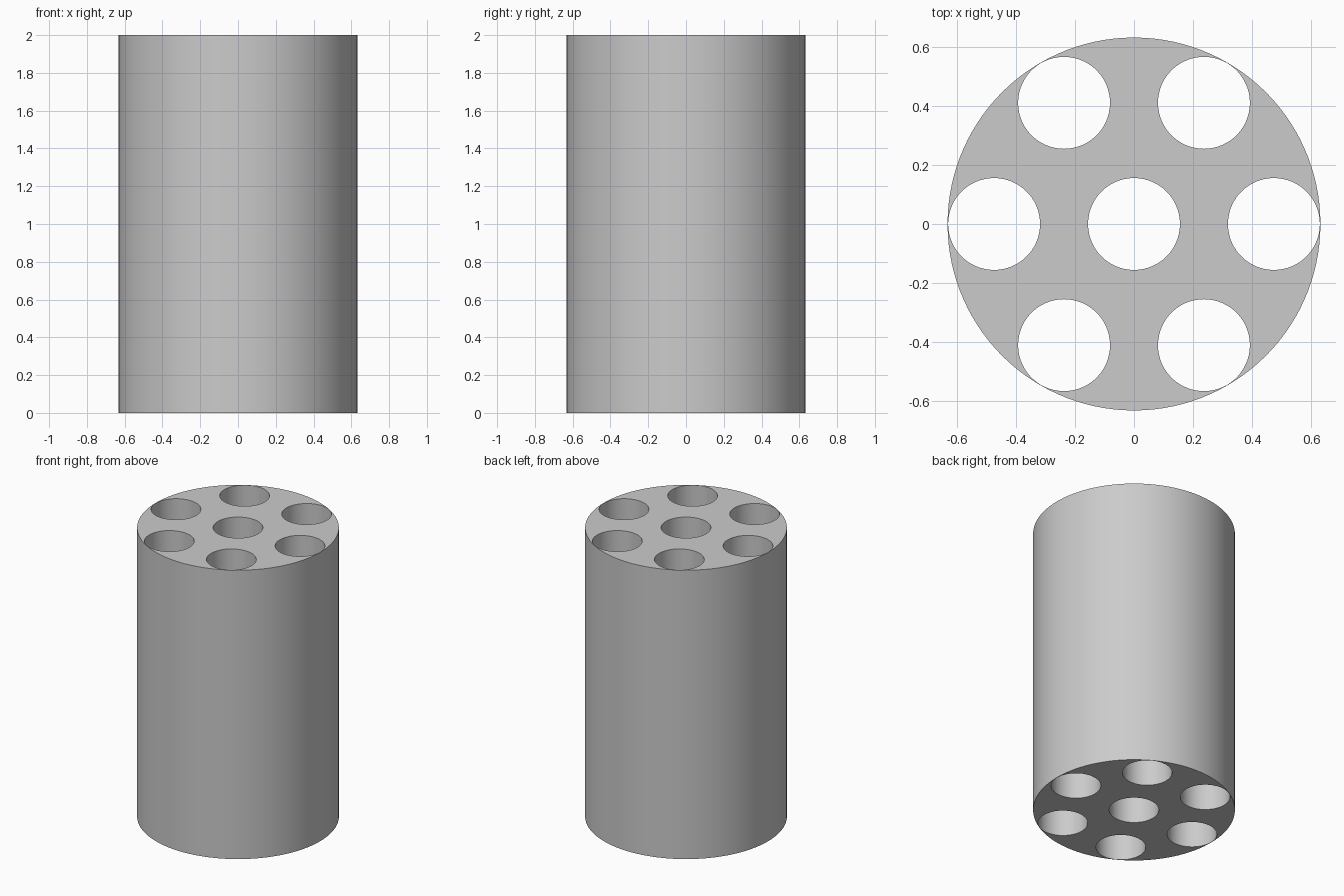
import bpy
from math import cos, sin, radians

cube = bpy.data.objects.get("Cube")
if cube:
    bpy.data.objects.remove(cube, do_unlink=True)

HEIGHT = 2.0
BODY_RADIUS = 0.633
HOLE_RADIUS = 0.156
RING_RADIUS = 0.475

grey = bpy.data.materials.new("light grey")
grey.use_nodes = True
colour = (0.6, 0.6, 0.6, 1)
grey.diffuse_color = colour
grey.node_tree.nodes["Principled BSDF"].inputs["Base Color"].default_value = colour


def cylinder(name, radius, height, x=0, y=0, sides=120):
    bpy.ops.mesh.primitive_cylinder_add(vertices=sides, radius=radius, depth=height,
                                        location=(x, y, HEIGHT / 2))
    obj = bpy.context.object
    obj.name = name
    obj.data.materials.append(grey)
    return obj


# Solid round body
body = cylinder("drilled_cylinder", BODY_RADIUS, HEIGHT)

# Through holes: one in the middle, six in a ring
centres = [(0, 0)] + [(RING_RADIUS * cos(radians(a)), RING_RADIUS * sin(radians(a)))
                      for a in range(0, 360, 60)]
for i, (x, y) in enumerate(centres):
    cutter = cylinder(f"hole_cutter_{i}", HOLE_RADIUS, HEIGHT + 0.2, x, y, 60)
    cut = body.modifiers.new(f"hole_{i}", 'BOOLEAN')
    cut.operation = 'DIFFERENCE'
    cut.solver = 'EXACT'
    cut.object = cutter
    cutter.hide_render = True

# Apply the cuts and drop the cutters
bpy.ops.object.select_all(action='DESELECT')
body.select_set(True)
bpy.context.view_layer.objects.active = body
for cut in list(body.modifiers):
    cutter = cut.object
    bpy.ops.object.modifier_apply(modifier=cut.name)
    bpy.data.objects.remove(cutter, do_unlink=True)

# Smooth walls with crisp rims
bpy.ops.object.shade_smooth_by_angle(angle=radians(30))
